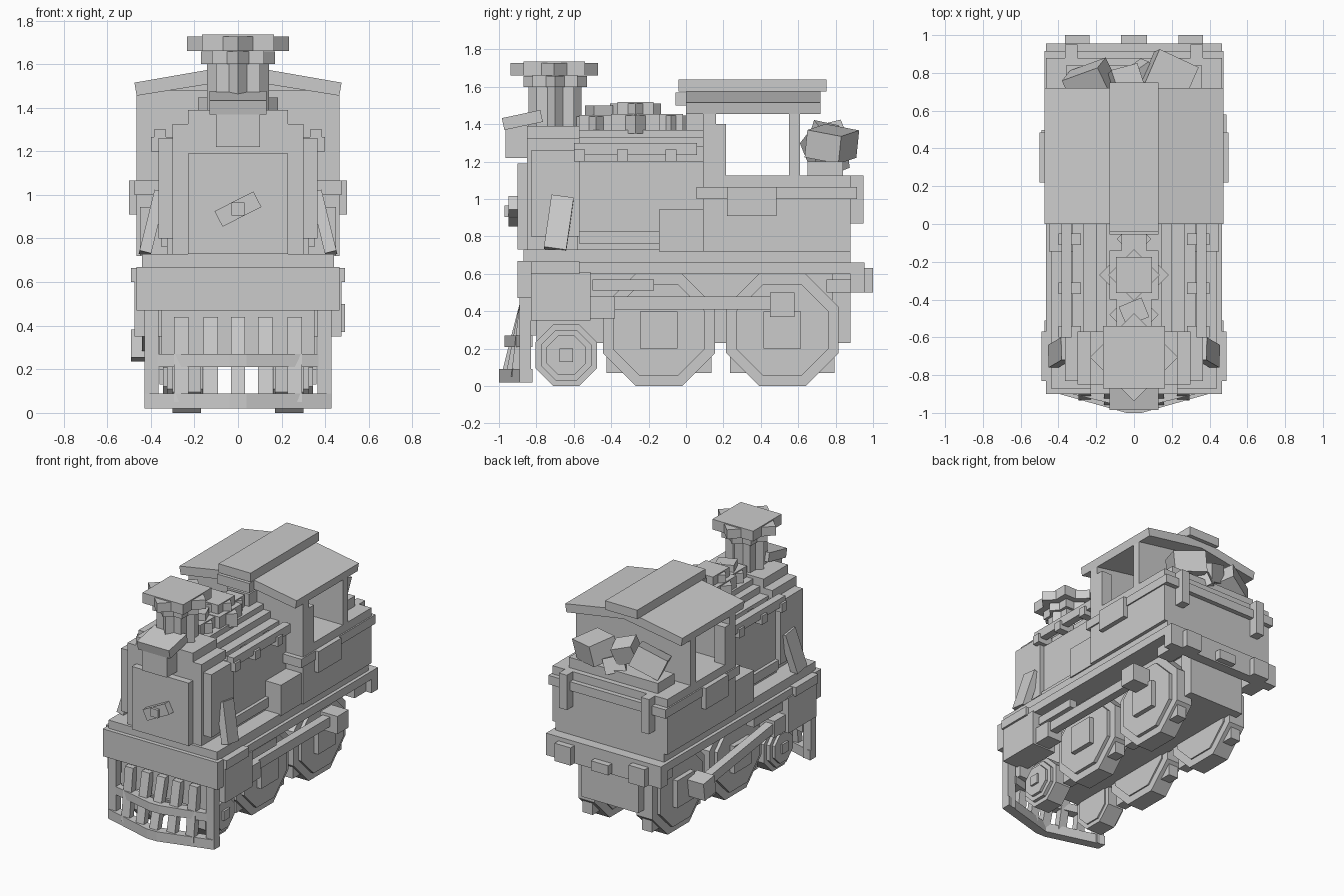
import bpy
import bmesh
import math
from mathutils import Vector, Matrix

cube = bpy.data.objects.get("Cube")
if cube:
    bpy.data.objects.remove(cube, do_unlink=True)

gray = bpy.data.materials.new("plain_gray")
gray.use_nodes = True
gray.diffuse_color = (0.6, 0.6, 0.6, 1)
gray.node_tree.nodes["Principled BSDF"].inputs["Base Color"].default_value = (0.6, 0.6, 0.6, 1)


def finish(name, bm):
    bmesh.ops.recalc_face_normals(bm, faces=bm.faces[:])
    mesh = bpy.data.meshes.new(name)
    bm.to_mesh(mesh)
    bm.free()
    mesh.materials.append(gray)
    obj = bpy.data.objects.new(name, mesh)
    bpy.context.collection.objects.link(obj)
    return obj


def box(name, x, y, z, mirror=False, turn=(0, 0, 0)):
    """Block between pairs of limits, turned about its centre, optionally on both sides."""
    bm = bmesh.new()
    bmesh.ops.create_cube(bm, size=1)
    centre = Vector([sum(pair) / 2 for pair in (x, y, z)])
    size = [pair[1] - pair[0] for pair in (x, y, z)]
    for v in bm.verts:
        v.co = Vector(a * b for a, b in zip(v.co, size))
    for axis, angle in zip("XYZ", turn):
        bm.transform(Matrix.Rotation(math.radians(angle), 4, axis))
    bm.transform(Matrix.Translation(centre))
    if mirror:
        copy_mirrored(bm)
    return finish(name, bm)


def copy_mirrored(bm):
    twin = bmesh.ops.duplicate(bm, geom=bm.verts[:] + bm.edges[:] + bm.faces[:])
    for item in twin["geom"]:
        if isinstance(item, bmesh.types.BMVert):
            item.co.x *= -1


def prism(name, outline, axis, low, high, mirror=False):
    """Extrude a flat outline along x or y or z."""
    bm = bmesh.new()
    place = {"x": lambda a, b, d: (d, a, b), "y": lambda a, b, d: (a, d, b),
             "z": lambda a, b, d: (a, b, d)}[axis]
    first = [bm.verts.new(place(a, b, low)) for a, b in outline]
    last = [bm.verts.new(place(a, b, high)) for a, b in outline]
    bm.faces.new(first)
    bm.faces.new(last)
    for i in range(len(first)):
        j = (i + 1) % len(first)
        bm.faces.new((first[i], first[j], last[j], last[i]))
    if mirror:
        copy_mirrored(bm)
    return finish(name, bm)


def star(name, y, half, z):
    """Two crossed square blocks."""
    for part, angle, drop in (("square", 0, 0), ("diamond", 45, 0.008)):
        box(name + "_" + part, (-half, half), (y - half, y + half),
            (z[0], z[1] - drop), turn=(0, 0, angle))


def octagon(y, z, radius):
    reach = radius / math.cos(math.pi / 8)
    return [(y + reach * math.cos(math.pi * (i + 0.5) / 4),
             z + reach * math.sin(math.pi * (i + 0.5) / 4)) for i in range(8)]


def wheel(name, y, radius, hub):
    prism(name + "_tread", octagon(y, radius, radius), "x", 0.17, 0.30, True)
    prism(name + "_disc", octagon(y, radius, radius * 0.82), "x", 0.16, 0.325, True)
    box(name + "_hub", (0.3, 0.36), (y - hub, y + hub), (radius - hub, radius + hub), True)


# Frame and deck
box("frame", (-0.465, 0.465), (-0.89, 0.95), (0.60, 0.66))
box("deck", (-0.44, 0.44), (-0.87, 0.88), (0.66, 0.73))
box("front_beam", (-0.465, 0.465), (-0.9, -0.83), (0.47, 0.67))
box("catcher_backing", (-0.35, 0.35), (-0.85, -0.80), (0.27, 0.48))
box("rear_beam", (-0.465, 0.465), (0.88, 0.955), (0.50, 0.66))
box("rear_bracket", (0.30, 0.42), (0.75, 0.90), (0.50, 0.57), True)
box("rear_buffer", (0.235, 0.365), (0.95, 1.0), (0.50, 0.63), True)
box("rear_coupling", (-0.07, 0.07), (0.95, 1.0), (0.51, 0.58))
box("underbody", (-0.18, 0.18), (-0.8, 0.85), (0.23, 0.62))
box("rear_underbody", (-0.23, 0.23), (0.78, 0.88), (0.23, 0.62))

# Wheels
wheel("front_wheel", -0.64, 0.165, 0.035)
prism("front_wheel_boss", octagon(-0.64, 0.165, 0.105), "x", 0.3, 0.345, True)
for label, y in (("middle", -0.145), ("rear", 0.515)):
    wheel(label + "_wheel", y, 0.30, 0.1)
    box(label + "_brake_block", (0.2, 0.28), (y - 0.28, y + 0.28), (0.07, 0.2), True)

# Cylinders and rods, which differ from side to side
box("cylinder", (0.28, 0.475), (-0.83, -0.51), (0.35, 0.61), True)
box("cylinder_cover", (0.44, 0.49), (-0.83, -0.57), (0.60, 0.665), True)
box("cylinder_end", (0.33, 0.45), (-0.51, -0.38), (0.36, 0.48), True)
box("slide_bar", (0.37, 0.43), (-0.50, -0.17), (0.51, 0.57), True)
box("left_rod", (0.37, 0.43), (-0.45, 0.48), (0.41, 0.48))
box("left_crank", (0.35, 0.49), (0.45, 0.58), (0.37, 0.50))
box("right_rod", (-0.44, -0.38), (-0.51, 0.43), (0.34, 0.41), turn=(-8, 0, 0))
box("right_crank", (-0.49, -0.35), (0.36, 0.49), (0.245, 0.375), turn=(-8, 0, 0))

# Track guard at the front: two swept bars with sloping slats
for label, tip, side, z in (("bottom", -1.0, -0.89, (0.02, 0.09)),
                            ("middle", -0.97, -0.89, (0.21, 0.27))):
    wide = 0.43 if label == "bottom" else 0.37
    prism("guard_" + label + "_bar",
          [(-wide, side + 0.07), (-wide, side), (-0.04, tip), (0.04, tip),
           (wide, side), (wide, side + 0.07), (0, tip + 0.06)], "z", *z)
box("guard_post", (0.365, 0.43), (-0.89, -0.83), (0.02, 0.48), True)
for x, foot in ((0, -0.97), (0.125, -0.945), (0.26, -0.915)):
    prism("guard_slat", [(foot - 0.02, 0.05), (foot + 0.03, 0.05), (-0.84, 0.44), (-0.89, 0.44)],
          "x", x - 0.033, x + 0.033, x > 0)

# Smokebox, door and boiler with stepped shoulders
for half, bottom, top in ((0.365, 0.80, 1.26), (0.30, 0.73, 1.325), (0.23, 0.73, 1.39)):
    box("smokebox_step", (-half, half), (-0.85 + (half > 0.35) * 0.02, -0.57), (bottom, top))
for half, top in ((0.325, 1.20), (0.27, 1.28), (0.20, 1.33), (0.145, 1.37)):
    box("boiler_step", (-half, half), (-0.58, 0.1), (0.72, top))
box("smokebox_door", (-0.23, 0.23), (-0.9, -0.84), (0.73, 1.19))
box("door_handle", (-0.1, 0.1), (-0.95, -0.89), (0.895, 0.975), turn=(0, -27, 0))
box("door_bolt", (-0.03, 0.03), (-0.97, -0.89), (0.905, 0.965))
box("handrail", (0.33, 0.385), (-0.60, 0.06), (1.235, 1.30), True)
for y in (-0.57, -0.34, -0.08):
    box("handrail_post", (0.28, 0.40), (y - 0.03, y + 0.03), (1.20, 1.265), True)
box("boiler_pipe", (0.30, 0.35), (-0.57, -0.1), (0.76, 0.83), True)
box("side_tank", (0.30, 0.45), (-0.145, 0.1), (0.72, 0.945), True)
box("smokebox_brace", (0.365, 0.42), (-0.74, -0.62), (0.725, 1.015), True, turn=(-8, -14, 0))

# Headlamp
box("headlamp", (-0.1, 0.1), (-0.965, -0.84), (1.22, 1.40))
box("headlamp_hood", (-0.13, 0.13), (-0.98, -0.77), (1.39, 1.455), turn=(12, 0, 0))

# Chimney, domes and bell
star("chimney_column", -0.70, 0.10, (1.33, 1.61))
star("chimney_collar", -0.70, 0.12, (1.60, 1.665))
star("chimney_cap", -0.705, 0.165, (1.66, 1.735))
star("dome", -0.27, 0.13, (1.35, 1.455))
star("dome_top", -0.27, 0.096, (1.45, 1.52))
star("rear_dome", -0.08, 0.065, (1.35, 1.455))
star("front_dome", -0.48, 0.092, (1.35, 1.45))
box("bell", (-0.065, 0.065), (-0.52, -0.41), (1.40, 1.50), turn=(0, 0, 22))

# Cab and bunker
box("cab_lower", (-0.465, 0.465), (0.09, 0.88), (0.72, 1.125))
box("cab_belt", (-0.475, 0.475), (0.055, 0.915), (1.0, 1.065))
box("cab_side_plate", (0.45, 0.5), (0.22, 0.485), (0.91, 1.065), True)
box("cab_front_wall", (-0.42, 0.42), (0.09, 0.16), (1.1, 1.48))
box("cab_front_pillar", (0.38, 0.465), (0.09, 0.215), (1.1, 1.40), True)
box("cab_front_pillar_top", (0.38, 0.465), (0.09, 0.16), (1.39, 1.48), True)
box("cab_rear_wall", (-0.465, 0.465), (0.55, 0.61), (1.1, 1.47))
box("whistle_block", (-0.13, 0.13), (-0.055, 0.1), (1.50, 1.57))
box("bell_bracket", (-0.09, 0.09), (0.0, 0.1), (1.36, 1.46))
box("bunker_post", (0.30, 0.365), (0.87, 0.95), (0.87, 1.125), True)

# Roof
for y in (0.1, 0.55):
    prism("cab_gable", [(-0.44, 1.46), (0.44, 1.46), (0.13, 1.55), (-0.13, 1.55)],
          "y", y, y + 0.06)
prism("cab_roof", [(-0.465, 1.455), (0, 1.53), (0.465, 1.455), (0.475, 1.515),
                   (0.13, 1.575), (-0.13, 1.575), (-0.475, 1.515)], "y", 0.0, 0.72)
box("roof_ridge", (-0.13, 0.13), (-0.04, 0.75), (1.575, 1.64))

# Coal
box("coal_bed", (-0.36, 0.36), (0.65, 0.84), (1.12, 1.20))
box("coal_right", (-0.34, -0.12), (0.66, 0.83), (1.22, 1.37), turn=(14, -24, 20))
box("coal_middle", (-0.12, 0.03), (0.68, 0.82), (1.26, 1.39), turn=(-12, 18, 15))
box("coal_left", (0.07, 0.30), (0.68, 0.88), (1.22, 1.37), turn=(-10, 8, -25))
box("coal_low", (-0.04, 0.10), (0.72, 0.84), (1.16, 1.27), turn=(20, 14, 35))
